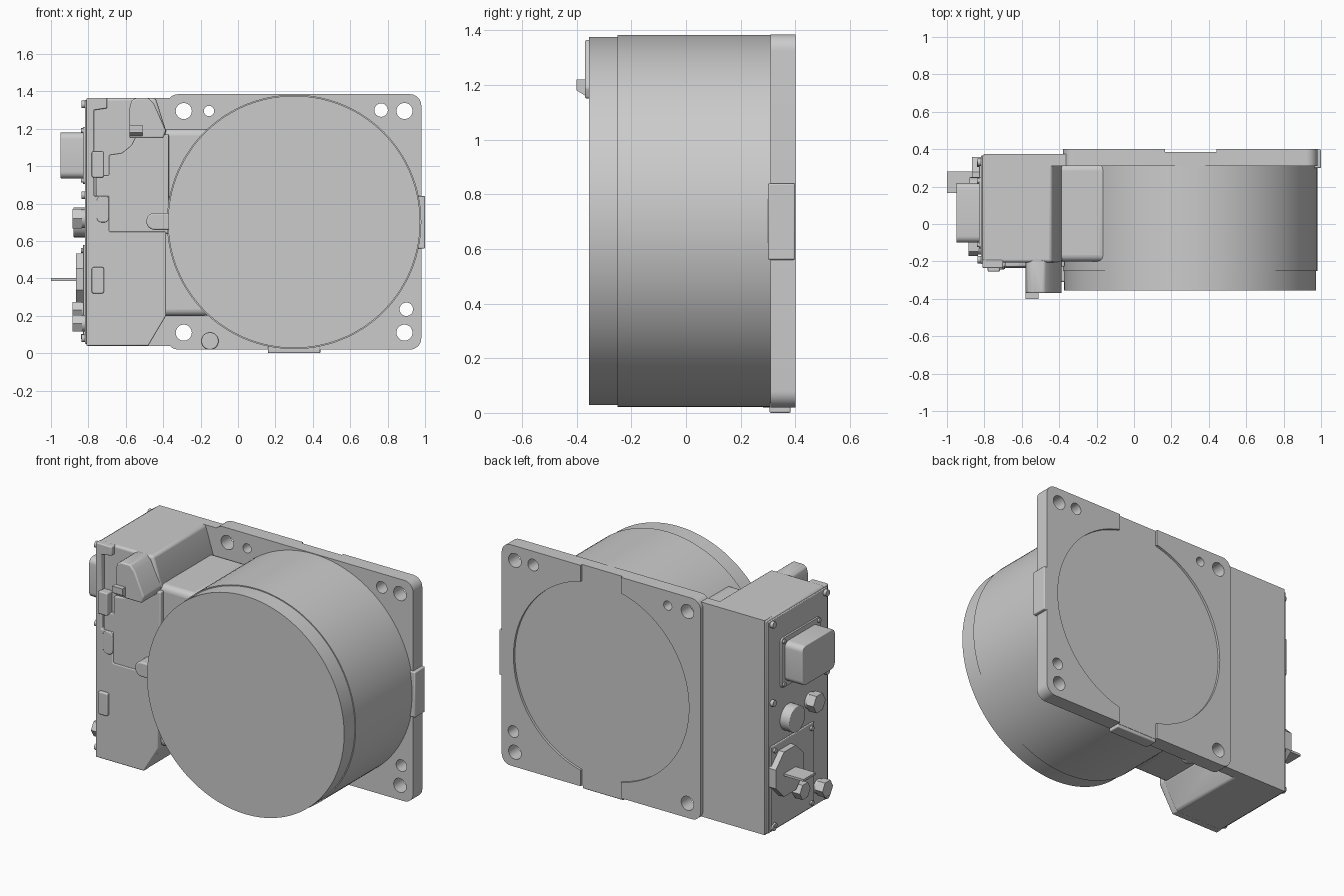
import bpy, bmesh
from math import pi, cos, sin

if "Cube" in bpy.data.objects:
    bpy.data.objects.remove(bpy.data.objects["Cube"])


def finish(name, bm, bevel=0, segs=3):
    bmesh.ops.recalc_face_normals(bm, faces=bm.faces)
    me = bpy.data.meshes.new(name)
    bm.to_mesh(me)
    bm.free()
    ob = bpy.data.objects.new(name, me)
    bpy.context.collection.objects.link(ob)
    if bevel:
        m = ob.modifiers.new("Bevel", 'BEVEL')
        m.width, m.segments, m.limit_method = bevel, segs, 'ANGLE'
    smooth(ob)
    return ob


def smooth(ob):
    bpy.ops.object.select_all(action='DESELECT')
    ob.select_set(True)
    bpy.context.view_layer.objects.active = ob
    bpy.ops.object.shade_smooth_by_angle(angle=0.6)


def add_prism(bm, pts, a, b, axis='Y'):
    """Extrude a 2D profile from a to b: (x,z) along Y or (y,z) along X."""
    place = (lambda p, t: (p[0], t, p[1])) if axis == 'Y' else (lambda p, t: (t, p[0], p[1]))
    lo = [bm.verts.new(place(p, a)) for p in pts]
    hi = [bm.verts.new(place(p, b)) for p in pts]
    bm.faces.new(lo)
    bm.faces.new(hi[::-1])
    n = len(pts)
    for i in range(n):
        j = (i + 1) % n
        bm.faces.new((lo[i], hi[i], hi[j], lo[j]))


def prism(name, pts, a, b, axis='Y', bevel=0, segs=3):
    bm = bmesh.new()
    add_prism(bm, pts, a, b, axis)
    return finish(name, bm, bevel, segs)


def ngon(u, z, r, n=32, turn=0.0):
    return [(u + r * cos(turn + 2 * pi * i / n), z + r * sin(turn + 2 * pi * i / n)) for i in range(n)]


def rect(u0, u1, z0, z1, r=0, n=6):
    if not r:
        return [(u0, z0), (u1, z0), (u1, z1), (u0, z1)]
    pts = []
    corners = [(u1 - r, z1 - r), (u0 + r, z1 - r), (u0 + r, z0 + r), (u1 - r, z0 + r)]
    for k, (u, z) in enumerate(corners):
        for i in range(n + 1):
            t = pi / 2 * (k + i / n)
            pts.append((u + r * cos(t), z + r * sin(t)))
    return pts


def cut(ob, profiles, a, b):
    bm = bmesh.new()
    for p in profiles:
        add_prism(bm, p, a, b)
    cutter = finish("cutter", bm)
    cutter.hide_render = True
    m = ob.modifiers.new("Cut", 'BOOLEAN')
    m.operation, m.solver, m.object = 'DIFFERENCE', 'EXACT', cutter
    bpy.context.view_layer.objects.active = ob
    bpy.ops.object.modifier_apply(modifier=m.name)
    bpy.data.objects.remove(cutter)


CX, CZ = 0.30, 0.702

# mounting flange with bolt holes and shallow rear recess
flange = prism("mounting_flange", rect(-0.38, 0.98, 0.02, 1.385, 0.06, 8), 0.31, 0.40)
holes = [(-0.29, 1.295, .043), (-0.155, 1.295, .028), (0.765, 1.30, .036), (0.89, 1.295, .043),
         (0.90, 0.235, .036), (0.89, 0.11, .043), (-0.29, 0.11, .043)]
cut(flange, [ngon(*h) for h in holes], 0.2, 0.5)
cut(flange, [ngon(CX, CZ, 0.60, 96)], 0.385, 0.5)
cut(flange, [rect(0.165, 0.44, -0.1, 1.5)], 0.385, 0.5)
smooth(flange)
prism("flange_boss", ngon(-0.15, 0.065, 0.046), 0.28, 0.33, bevel=0.006)
prism("side_pad", rect(0.93, 1.0, 0.56, 0.84), 0.30, 0.399, bevel=0.006)
prism("bottom_pad", rect(0.16, 0.44, 0.0, 0.08), 0.305, 0.383, bevel=0.006)

# drum housing and slightly smaller front cap
prism("drum_housing", ngon(CX, CZ, 0.68, 144), -0.25, 0.32)
prism("drum_front_cap", ngon(CX, CZ, 0.674, 144), -0.355, -0.24)

# electronics box, rear web and neck joining it to the drum
box = [(-0.81, 0.04), (-0.48, 0.04), (-0.385, 0.2), (-0.385, 1.19), (-0.44, 1.365), (-0.81, 1.365)]
prism("electronics_box", box, -0.205, 0.374, bevel=0.014)
prism("rear_web", rect(-0.80, -0.35, 0.04, 1.365), 0.31, 0.375)
prism("drum_neck", [(-0.5, 0.2), (-0.15, 0.2), (0.05, 0.35), (0.05, 1.05), (-0.15, 1.2), (-0.5, 1.2)],
      -0.20, 0.32, bevel=0.035, segs=5)

# stepped front cover panels
prism("front_cover", [(-0.81, 0.04), (-0.48, 0.04), (-0.385, 0.2), (-0.385, 0.65), (-0.69, 0.65),
                      (-0.69, 0.84), (-0.77, 0.84), (-0.77, 1.30), (-0.70, 1.31), (-0.70, 1.365),
                      (-0.81, 1.365)], -0.235, -0.19, bevel=0.006)
prism("middle_panel", [(-0.70, 0.64), (-0.37, 0.64), (-0.37, 1.17), (-0.54, 1.17), (-0.57, 1.11),
                       (-0.62, 1.07), (-0.69, 1.06), (-0.69, 0.95), (-0.76, 0.95), (-0.76, 0.83),
                       (-0.70, 0.83)], -0.228, -0.19, bevel=0.006)
prism("cover_slot", rect(-0.755, -0.69, 0.70, 0.84, 0.025), -0.242, -0.2, bevel=0.005)
for i, z in enumerate((1.01, 0.39)):
    prism(f"cover_clip_{i}", rect(-0.782, -0.717, z - 0.07, z + 0.07, 0.01), -0.254, -0.2, bevel=0.006)

# raised front tab, its small block, and the nub that meets the drum
prism("front_tab", [(-0.58, 1.15), (-0.40, 1.15), (-0.385, 1.19), (-0.45, 1.335), (-0.48, 1.365),
                    (-0.545, 1.365), (-0.57, 1.35), (-0.58, 1.31)], -0.37, -0.19, bevel=0.008)
prism("tab_block", [(-0.40, 1.18), (-0.36, 1.155), (-0.36, 1.22), (-0.40, 1.22)], -0.58, -0.51, axis='X')
prism("drum_nub", rect(-0.49, -0.33, 0.66, 0.75, 0.044), -0.31, -0.19, bevel=0.008)

# connector side panel with screws
prism("connector_panel", rect(-0.215, 0.365, 0.05, 1.355), -0.818, -0.80, axis='X', bevel=0.004)


def screws(name, spots, r, x):
    bm = bmesh.new()
    for y, z in spots:
        add_prism(bm, ngon(y, z, r, 12), x, -0.80, 'X')
    finish(name, bm)


screws("panel_screws", [(y, z) for y in (0.33, -0.19) for z in (1.33, 0.845, 0.08)], 0.02, -0.838)
screws("connector_screws", [(y, z) for y in (0.23, -0.11) for z in (0.925, 1.19)], 0.013, -0.84)
screws("lower_plate_screws", [(y, z) for y in (0.32, -0.04) for z in (0.09, 0.55)], 0.014, -0.84)

# large rectangular connector
prism("connector_base", rect(-0.13, 0.25, 0.905, 1.21, 0.02), -0.83, -0.81, axis='X')
prism("connector_body", rect(-0.10, 0.22, 0.935, 1.18, 0.035), -0.95, -0.81, axis='X', bevel=0.005)

# round and hexagonal fittings, octagonal connector with flat key tab
prism("lower_plate", rect(-0.07, 0.35, 0.06, 0.58), -0.828, -0.81, axis='X', bevel=0.004)
prism("round_fitting", ngon(0.17, 0.70, 0.08), -0.88, -0.81, axis='X', bevel=0.005)
prism("octagon_connector", ngon(0.22, 0.395, 0.15, 8, pi / 8), -0.865, -0.81, axis='X')
prism("key_tab", rect(0.165, 0.28, 0.387, 0.401), -1.0, -0.85, axis='X')
for i, (y, z, r) in enumerate([(-0.04, 0.72, 0.06), (0.10, 0.23, 0.052), (-0.12, 0.16, 0.052)]):
    prism(f"hex_fitting_{i}", ngon(y, z, r, 6), -0.885, -0.835, axis='X')
    prism(f"hex_collar_{i}", ngon(y, z, r * 0.85, 24), -0.84, -0.80, axis='X')
